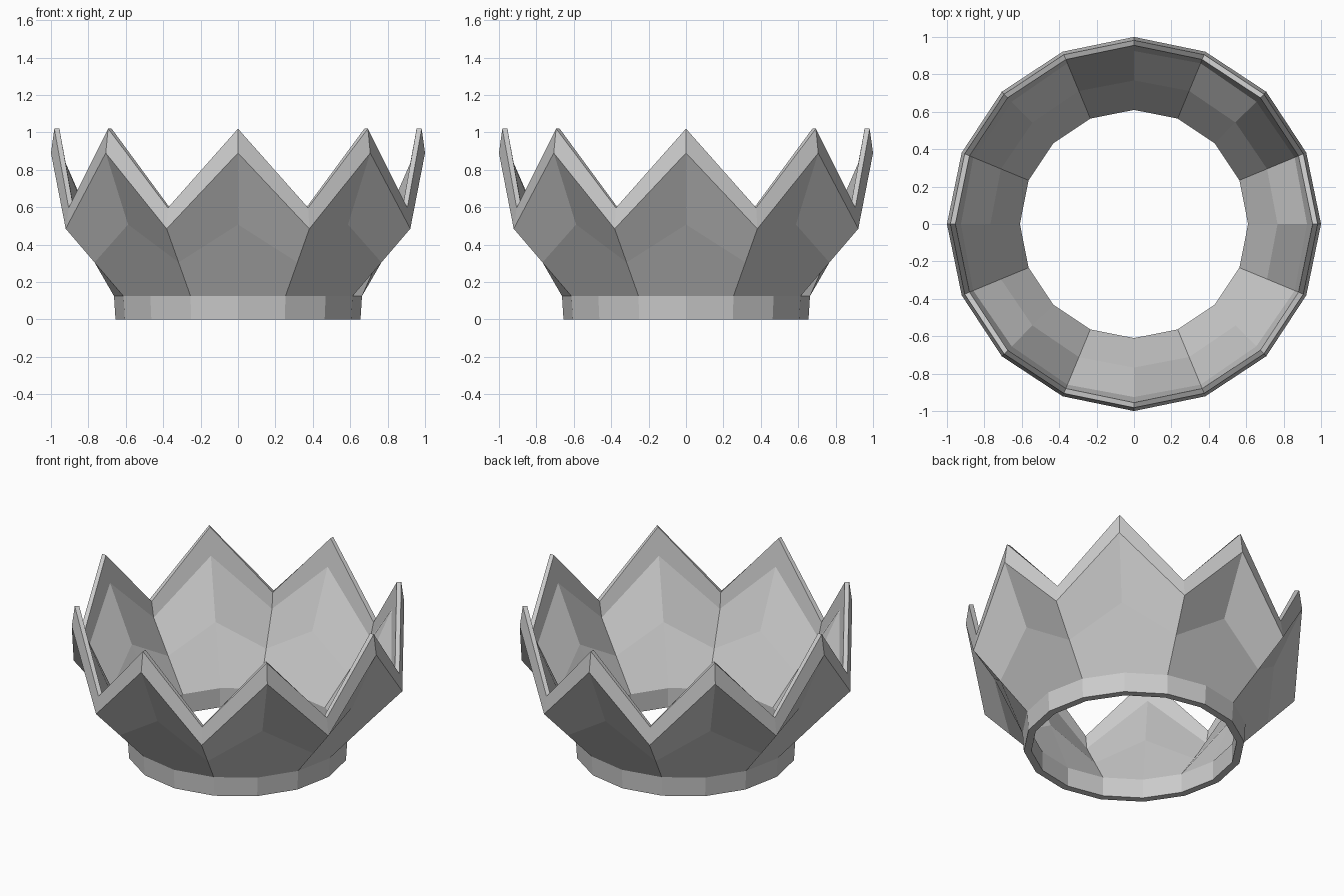
import bpy, math

if "Cube" in bpy.data.objects:
    bpy.data.objects.remove(bpy.data.objects["Cube"])

SIDES = 16


def loft(name, rows):
    """Skin rings of points; each row is ((r, z) at a peak, (r, z) at a valley)."""
    verts, faces = [], []
    for peak, valley in rows:
        for i in range(SIDES):
            r, z = valley if i % 2 else peak
            a = 2 * math.pi * i / SIDES
            verts.append((r * math.cos(a), r * math.sin(a), z))
    for j in range(len(rows) - 1):
        for i in range(SIDES):
            k = (i + 1) % SIDES
            a, b = j * SIDES, (j + 1) * SIDES
            faces.append((a + i, a + k, b + k, b + i))
    mesh = bpy.data.meshes.new(name)
    mesh.from_pydata(verts, [], faces)
    mesh.update()
    obj = bpy.data.objects.new(name, mesh)
    bpy.context.collection.objects.link(obj)
    return obj


def mid(p, q):
    """Row halfway between two rows."""
    return tuple(((a[0] + b[0]) / 2, (a[1] + b[1]) / 2) for a, b in zip(p, q))


def level(r, z):
    return ((r, z), (r, z))


# Low band under the points
loft("base_ring", [level(0.61, 0.125), level(0.61, 0.0),
                   level(0.655, 0.0), level(0.663, 0.125)])

# Eight flared points: outer wall, bevelled rim, inner wall
outer_low = level(0.663, 0.125)
outer_high = ((1.0, 0.89), (0.997, 0.485))
rim_outer = ((0.982, 1.02), (0.98, 0.597))
rim_inner = ((0.955, 1.02), (0.952, 0.597))
inner_high = ((0.925, 0.845), (0.93, 0.50))
inner_low = level(0.61, 0.125)
loft("crown_points", [outer_low, mid(outer_low, outer_high), outer_high,
                      rim_outer, rim_inner, inner_high,
                      mid(inner_high, inner_low), inner_low])
